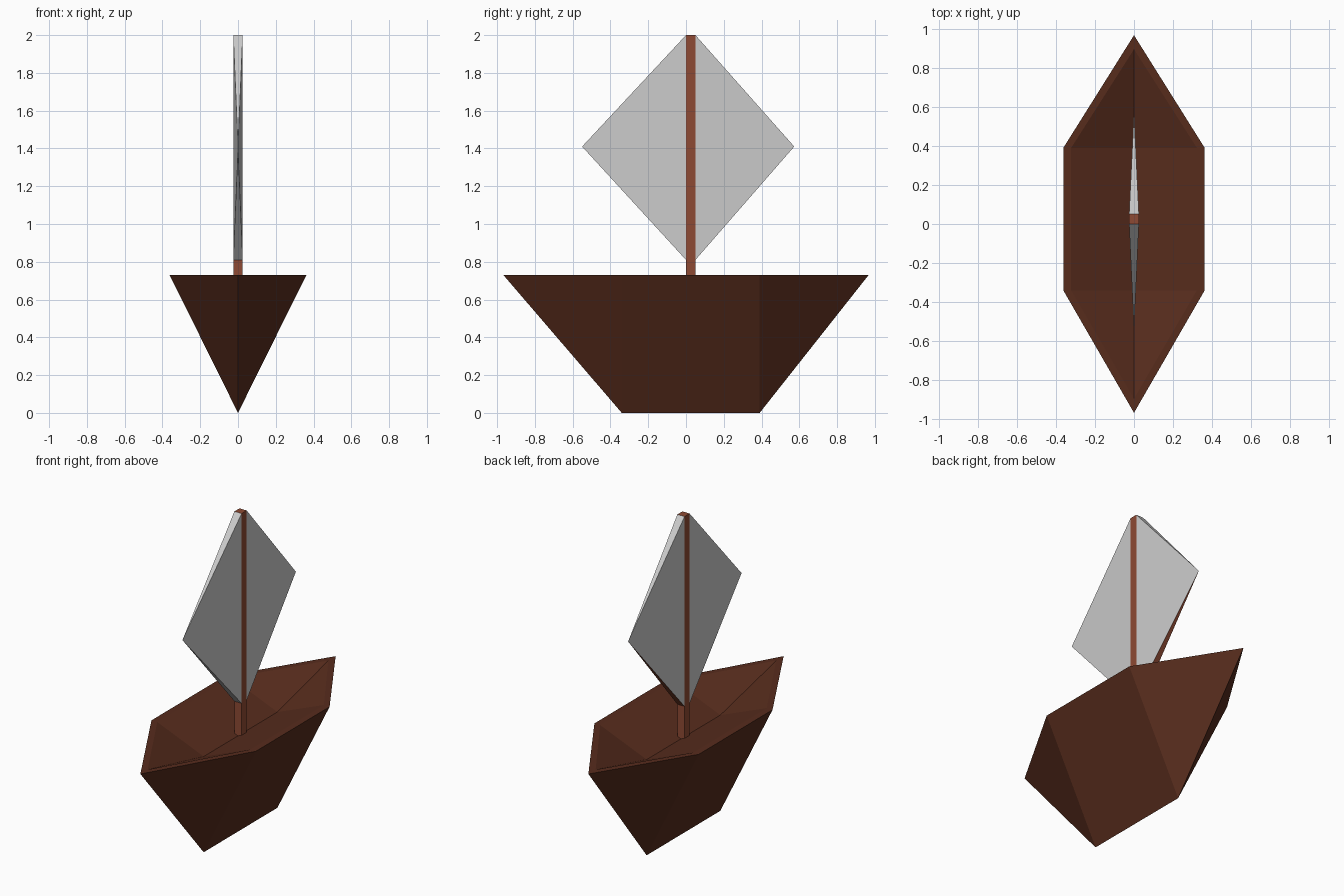
import bpy

if "Cube" in bpy.data.objects:
    bpy.data.objects.remove(bpy.data.objects["Cube"])


def material(name, rgb):
    mat = bpy.data.materials.new(name)
    mat.diffuse_color = (*rgb, 1)
    mat.use_nodes = True
    mat.node_tree.nodes["Principled BSDF"].inputs["Base Color"].default_value = mat.diffuse_color
    return mat


def build(name, verts, faces, mat=None, face_mats=None):
    mesh = bpy.data.meshes.new(name)
    mesh.from_pydata(verts, [], faces)
    for m in mat or []:
        mesh.materials.append(m)
    for i, m in (face_mats or {}).items():
        mesh.polygons[i].material_index = m
    obj = bpy.data.objects.new(name, mesh)
    bpy.context.collection.objects.link(obj)
    return obj


hull_wood = material("hull_wood", (0.095, 0.025, 0.012))
mast_wood = material("mast_wood", (0.27, 0.068, 0.033))
cloth = material("sail_cloth", (0.8, 0.8, 0.8))

BACK, FRONT = 0.39, -0.34      # where the sides start tapering
DECK, FLOOR, MAST = 0.73, 0.6, 0.025


# Hull: V-shaped outside, flat rim and shallow V-shaped well
def half_ring(tip, width, z):
    return [(0, -tip, z), (width, FRONT, z), (width, BACK, z), (0, tip, z)]


verts = [(0, FRONT, 0), (0, BACK, 0)]              # keel
verts += half_ring(0.967, 0.362, DECK)             # outer rim
verts += half_ring(0.895, 0.322, DECK)             # inner rim
verts += [(0, FRONT, FLOOR), (0, BACK, FLOOR)]     # well floor line
faces = [(0, 3, 2), (0, 1, 4, 3), (1, 5, 4)]
faces += [(2 + i, 3 + i, 7 + i, 6 + i) for i in range(3)]
faces += [(6, 7, 10), (7, 8, 11, 10), (8, 9, 11)]
# Outer faces point outwards
faces[:3] = [tuple(reversed(f)) for f in faces[:3]]
hull = build("hull", verts, faces, [hull_wood])
mirror = hull.modifiers.new("mirror", "MIRROR")
mirror.use_clip = True

# Mast: square post standing in the well
bpy.ops.mesh.primitive_cube_add(size=1, location=(0, MAST, (FLOOR + 2) / 2))
mast = bpy.context.object
mast.name = "mast"
mast.scale = (MAST * 2, MAST * 2, 2 - FLOOR)
mast.data.materials.append(mast_wood)


# Sails: slim pyramids growing from the front and back of the mast
def sail(name, base_y, tip_y, mats):
    pts = [(-MAST, base_y, 0.81), (MAST, base_y, 0.81),
           (MAST, base_y, 2), (-MAST, base_y, 2), (0, tip_y, 1.41)]
    sides = [(i, (i + 1) % 4, 4) for i in range(4)]
    if tip_y > base_y:
        sides = [tuple(reversed(f)) for f in sides]
    build(name, pts, sides, [cloth, mast_wood], mats)


sail("front_sail", 0.0, -0.55, {})
sail("back_sail", 2 * MAST, 0.573, {0: 1})   # wooden lower edge
